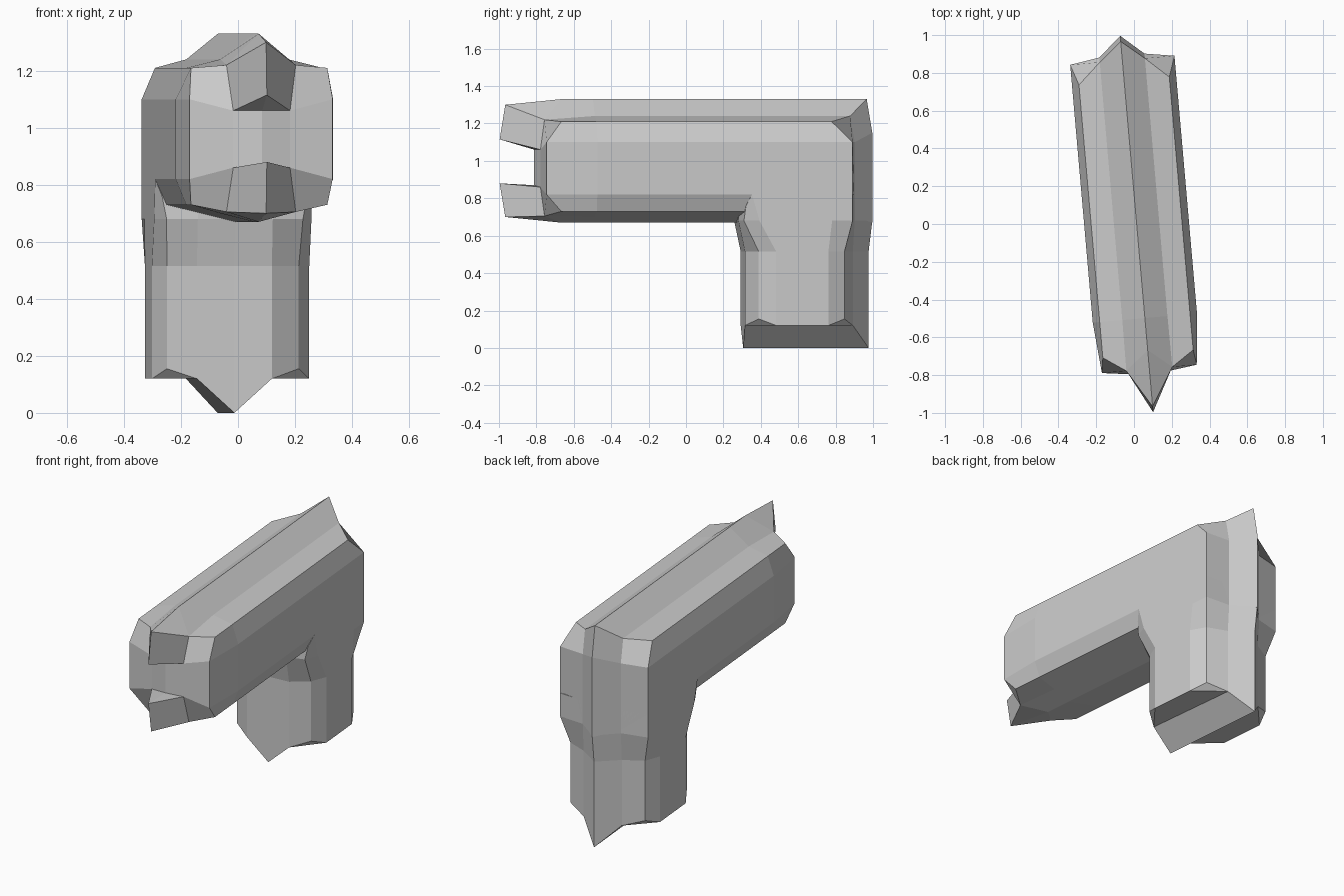
import bpy, bmesh, math

if "Cube" in bpy.data.objects:
    bpy.data.objects.remove(bpy.data.objects["Cube"])


def half_part(name, rings, extra, faces):
    """Loft open half rings, add cap points and faces, mirror across local x, yaw 5 degrees."""
    n = len(rings[0])
    verts = [p for r in rings for p in r] + extra
    polys = [(k * n + i, k * n + i + 1, (k + 1) * n + i + 1, (k + 1) * n + i)
             for k in range(len(rings) - 1) for i in range(n - 1)]
    polys += faces
    me = bpy.data.meshes.new(name)
    bm = bmesh.new()
    vs = [bm.verts.new(v) for v in verts]
    for p in polys:
        bm.faces.new([vs[i] for i in p])
    bmesh.ops.recalc_face_normals(bm, faces=bm.faces)
    # whole solid: mirror the half and weld the seam
    bmesh.ops.mirror(bm, geom=bm.verts[:] + bm.edges[:] + bm.faces[:],
                     axis='X', merge_dist=0.001)
    bmesh.ops.remove_doubles(bm, verts=bm.verts, dist=0.0005)
    bmesh.ops.recalc_face_normals(bm, faces=bm.faces)
    bm.to_mesh(me)
    bm.free()
    ob = bpy.data.objects.new(name, me)
    ob.rotation_euler[2] = math.radians(5)
    ob.location.x = 0.014
    bpy.context.collection.objects.link(ob)
    return ob


# horizontal arm: half section from top ridge to bottom ridge, with depth per point
section = [(0, 1.33), (.12, 1.24), (.24, 1.21), (.277, 1.10),
           (.277, .82), (.24, .73), (.12, .70), (0, .67)]
front = [(0, -.67, 1.33), (.122, -.77, 1.22), (.24, -.69, 1.21), (.252, -.77, 1.10),
         (.252, -.77, .82), (.24, -.69, .73), (.122, -.77, .705), (0, -.67, .67)]
mid = [(x, -.5, z) for x, z in section]
back_y = [.97, .87, .76, .87, .87, .87, .895, 1.0]
back = [(x, y, z) for (x, z), y in zip(section, back_y)]
# 24-31: front prongs and slot, 32-33: back ridge
extra = [(0, -.97, 1.30), (0, -1.0, 1.115), (.1, -.79, 1.06), (0, -.815, 1.06),
         (0, -.97, .70), (0, -1.0, .88), (.1, -.79, .86), (0, -.815, .87),
         (0, 1.0, 1.15), (.12, .895, 1.10)]
faces = [(0, 24, 1), (1, 24, 25, 26), (25, 27, 26), (1, 26, 3, 2),
         (26, 30, 4, 3), (27, 31, 30, 26), (7, 6, 28), (6, 30, 29, 28),
         (29, 30, 31), (6, 5, 4, 30),
         (16, 17, 33, 32), (17, 18, 19, 33), (33, 19, 20, 21, 22), (32, 33, 22, 23)]
half_part("horizontal_arm", [front, mid, back], extra, faces)

# vertical leg: half section from front centre round to back ridge
plan = [(0, .307), (.132, .305), (.232, .37), (.277, .46),
        (.277, .74), (.235, .83), (.12, .885), (0, .98)]
foot_z = [0, .12, .155, .12, .12, .155, .12, 0]
foot = [(x, y, z) for (x, y), z in zip(plan, foot_z)]
shaft = [(x, y, .515) for x, y in plan]
flare_plan = [(0, .27), (.132, .27), (.24, .29), (.277, .37),
              (.277, .76), (.277, .87), (.12, .895), (0, 1.0)]
flare = [(x, y, .68) for x, y in flare_plan]
top = [(x, y, .82) for x, y in flare_plan]
top[2], top[3] = (.255, .30, .76), (.277, .33, .82)
half_part("vertical_leg", [foot, shaft, flare, top], [],
          [(0, 1, 6, 7), (1, 2, 3), (1, 3, 4, 6), (4, 5, 6),
           (24, 25, 26, 27, 28, 29, 30, 31)])
